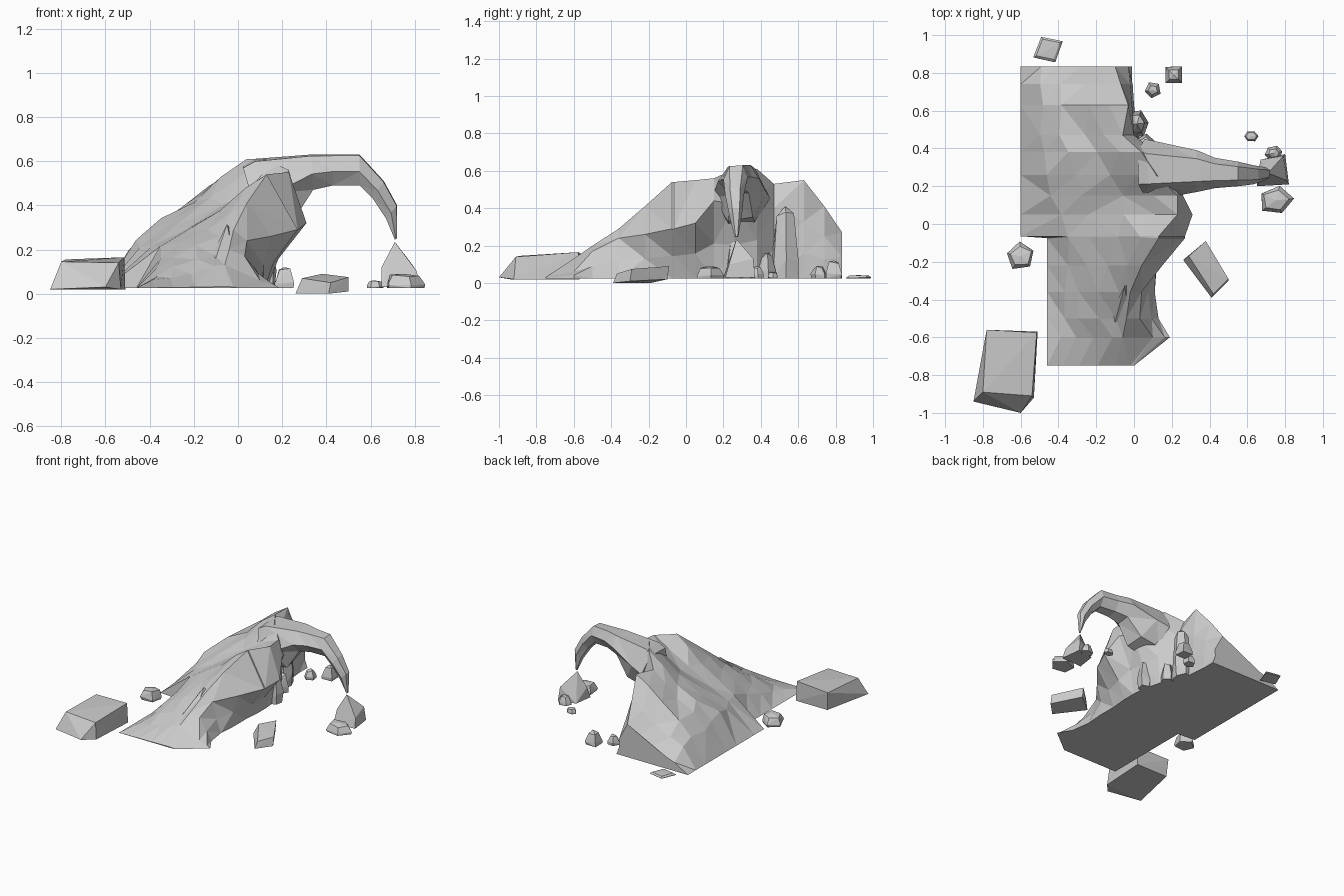
import bpy, bmesh, math, random
from mathutils import Vector

random.seed(4)
FLOOR = 0.025


def finish(name, bm):
    bmesh.ops.recalc_face_normals(bm, faces=bm.faces)
    me = bpy.data.meshes.new(name)
    bm.to_mesh(me)
    bm.free()
    ob = bpy.data.objects.new(name, me)
    bpy.context.collection.objects.link(ob)
    return ob


def loft(name, rings):
    """Skin closed rings of equal length, capped and triangulated."""
    bm = bmesh.new()
    vs = [[bm.verts.new(p) for p in r] for r in rings]
    n = len(rings[0])
    for a, b in zip(vs, vs[1:]):
        for i in range(n):
            j = (i + 1) % n
            bm.faces.new((a[i], a[j], b[j], b[i]))
    bm.faces.new(vs[0])
    bm.faces.new(vs[-1])
    bmesh.ops.triangulate(bm, faces=bm.faces)
    return finish(name, bm)


def hull(name, pts):
    """Faceted stone from the convex hull of a few points."""
    bm = bmesh.new()
    for p in pts:
        bm.verts.new(p)
    res = bmesh.ops.convex_hull(bm, input=bm.verts)
    junk = [g for g in res["geom_interior"] + res["geom_unused"] if isinstance(g, bmesh.types.BMVert)]
    bmesh.ops.delete(bm, geom=list(set(junk)), context='VERTS')
    return finish(name, bm)


def stone(name, x, y, rx, ry, z0, z1, sides=5, rot=0.0, taper=0.6):
    """Irregular tapered stone on an n-sided base."""
    pts = []
    for k in range(sides):
        a = 2 * math.pi * k / sides
        for z, s in ((z0, 0.95), (z0 + (z1 - z0) * 0.4, 1.0), (z1, taper)):
            s *= random.uniform(0.9, 1.05)
            zz = z if z == z0 else z - random.uniform(0, 0.2) * (z1 - z0)
            px, py = rx * s * math.cos(a), ry * s * math.sin(a)
            pts.append((x + px * math.cos(rot) - py * math.sin(rot),
                        y + px * math.sin(rot) + py * math.cos(rot), zz))
    pts.append((x, y, z1))
    return hull(name, pts)


# Main outcrop: y, foot left x, slope left x, crest x, crest z, bulge x, bulge z, cliff foot x
sections = [
    (-0.75, -0.46, -0.46, -0.04, 0.032, -0.02, 0.030, 0.00),
    (-0.60, -0.46, -0.46, -0.06, 0.13, 0.10, 0.06, 0.19),
    (-0.50, -0.46, -0.46, -0.04, 0.20, 0.03, 0.17, 0.13),
    (-0.36, -0.46, -0.46, -0.02, 0.29, 0.04, 0.24, 0.11),
    (-0.22, -0.46, -0.46, 0.04, 0.41, 0.15, 0.26, 0.12),
    (-0.075, -0.46, -0.46, 0.13, 0.54, 0.27, 0.29, 0.12),
    (-0.065, -0.60, -0.47, 0.13, 0.54, 0.27, 0.29, 0.12),
    (0.05, -0.60, -0.54, 0.23, 0.55, 0.31, 0.32, 0.13),
    (0.15, -0.60, -0.60, 0.23, 0.56, 0.26, 0.44, 0.13),
    (0.26, -0.60, -0.60, 0.12, 0.61, 0.22, 0.42, 0.12),
    (0.38, -0.60, -0.60, 0.04, 0.61, 0.11, 0.48, 0.09),
    (0.47, -0.60, -0.60, -0.06, 0.53, 0.00, 0.40, 0.02),
    (0.63, -0.60, -0.60, -0.03, 0.55, -0.01, 0.33, 0.00),
    (0.74, -0.60, -0.60, -0.07, 0.41, -0.02, 0.25, -0.01),
    (0.835, -0.60, -0.60, -0.10, 0.27, -0.03, 0.14, -0.01),
]
slope = [(0, 0), (0.2, 0.35), (0.4, 0.52), (0.64, 0.69), (0.84, 0.88)]
rings = []
for y, fl, xl, cx, cz, bx, bz, fx in sections:
    amp = min(0.014, (cz - FLOOR) * 0.12)
    ring = [Vector((fl, y, FLOOR))]
    # the back end slants down to the left corner
    ease = 0.75 if y > 0.8 else 1.0
    for t, h in slope[1:]:
        ring.append(Vector((xl + t * (cx - xl) + random.uniform(-amp, amp), y,
                            FLOOR + (cz - FLOOR) * h * ease + random.uniform(-amp, amp))))
    ring.append(Vector((cx, y, cz)))
    ring.append(Vector((bx, y, bz)))
    ring.append(Vector((bx * 0.35 + fx * 0.65 + random.uniform(-0.02, 0.01), y, bz * 0.45 + FLOOR * 0.55)))
    ring.append(Vector((fx, y, FLOOR)))
    rings.append(ring)
# close the narrow jog where the foot steps outwards
for k in (1, 2, 3, 4):
    rings[6][k] = rings[5][k] + Vector((-0.005, 0.01, 0))
loft("outcrop", rings)

# Overhanging arch: top x, top z, bottom x, bottom z, y near, y far
arch = [
    (0.02, 0.58, 0.10, 0.30, 0.13, 0.45),
    (0.07, 0.61, 0.25, 0.33, 0.14, 0.43),
    (0.33, 0.63, 0.34, 0.47, 0.17, 0.39),
    (0.43, 0.63, 0.43, 0.49, 0.19, 0.35),
    (0.55, 0.63, 0.55, 0.49, 0.20, 0.33),
    (0.66, 0.51, 0.61, 0.43, 0.21, 0.31),
    (0.72, 0.40, 0.67, 0.34, 0.23, 0.30),
    (0.72, 0.25, 0.71, 0.245, 0.26, 0.28),
]
rings = []
for tx, tz, ux, uz, y0, y1 in arch:
    ring = []
    for fy, fz in ((0, 0.45), (0.25, 0.96), (0.8, 1), (1, 0.55), (0.75, 0.08), (0.3, 0)):
        ring.append((ux + (tx - ux) * fz, y0 + (y1 - y0) * fy, uz + (tz - uz) * fz))
    rings.append(ring)
loft("arch", rings)

# Shard and buttresses on the cliff
hull("front_shard", [(-0.13, -0.63, 0.07), (0.0, -0.60, 0.08), (-0.05, -0.33, 0.315),
                     (-0.14, -0.50, 0.13), (0.03, -0.28, 0.2), (-0.08, -0.4, 0.1)])
stone("cliff_column", 0.015, 0.53, 0.06, 0.08, FLOOR, 0.41, 6, 0.1, 0.65)
stone("cliff_stone_a", 0.12, 0.26, 0.06, 0.05, FLOOR, 0.24, 5, 0.5, 0.6)
stone("cliff_stone_b", 0.06, 0.43, 0.05, 0.05, FLOOR, 0.16, 5, 0.2, 0.6)

# Large boulder at the front left
hull("large_boulder", [(-0.85, -0.94, 0.02), (-0.60, -1.0, 0.03), (-0.53, -0.92, 0.02),
                       (-0.51, -0.57, 0.02), (-0.77, -0.57, 0.02), (-0.78, -0.56, 0.155),
                       (-0.515, -0.575, 0.165), (-0.54, -0.91, 0.14), (-0.80, -0.89, 0.145)])
# Slab at the front right
hull("front_slab", [(0.26, -0.19, 0.0), (0.38, -0.10, 0.02), (0.50, -0.30, 0.01), (0.41, -0.39, 0.0),
                    (0.29, -0.17, 0.07), (0.38, -0.09, 0.09), (0.50, -0.29, 0.075), (0.42, -0.37, 0.05)])
# Pointed rock under the arch tip
hull("pointed_rock", [(0.65, 0.20, 0.03), (0.82, 0.21, 0.03), (0.80, 0.37, 0.03), (0.67, 0.34, 0.03),
                      (0.65, 0.24, 0.12), (0.81, 0.23, 0.10), (0.79, 0.36, 0.13), (0.71, 0.27, 0.235)])
# Scattered stones
for i, s in enumerate([
    (-0.60, -0.17, 0.08, 0.075, FLOOR, 0.10, 5, 0.4, 0.75),
    (-0.455, 0.925, 0.09, 0.08, FLOOR, 0.042, 4, 0.5, 0.8),
    (0.10, 0.71, 0.045, 0.045, FLOOR, 0.09, 5, 0.8, 0.6),
    (0.21, 0.79, 0.06, 0.06, FLOOR, 0.12, 4, 0.8, 0.6),
    (0.62, 0.465, 0.04, 0.03, FLOOR, 0.06, 6, 0.0, 0.7),
    (0.74, 0.375, 0.05, 0.04, FLOOR, 0.09, 6, 0.2, 0.6),
    (0.75, 0.125, 0.095, 0.08, FLOOR, 0.09, 5, 0.1, 0.75),
]):
    stone(f"scattered_stone_{i + 1}", *s)
